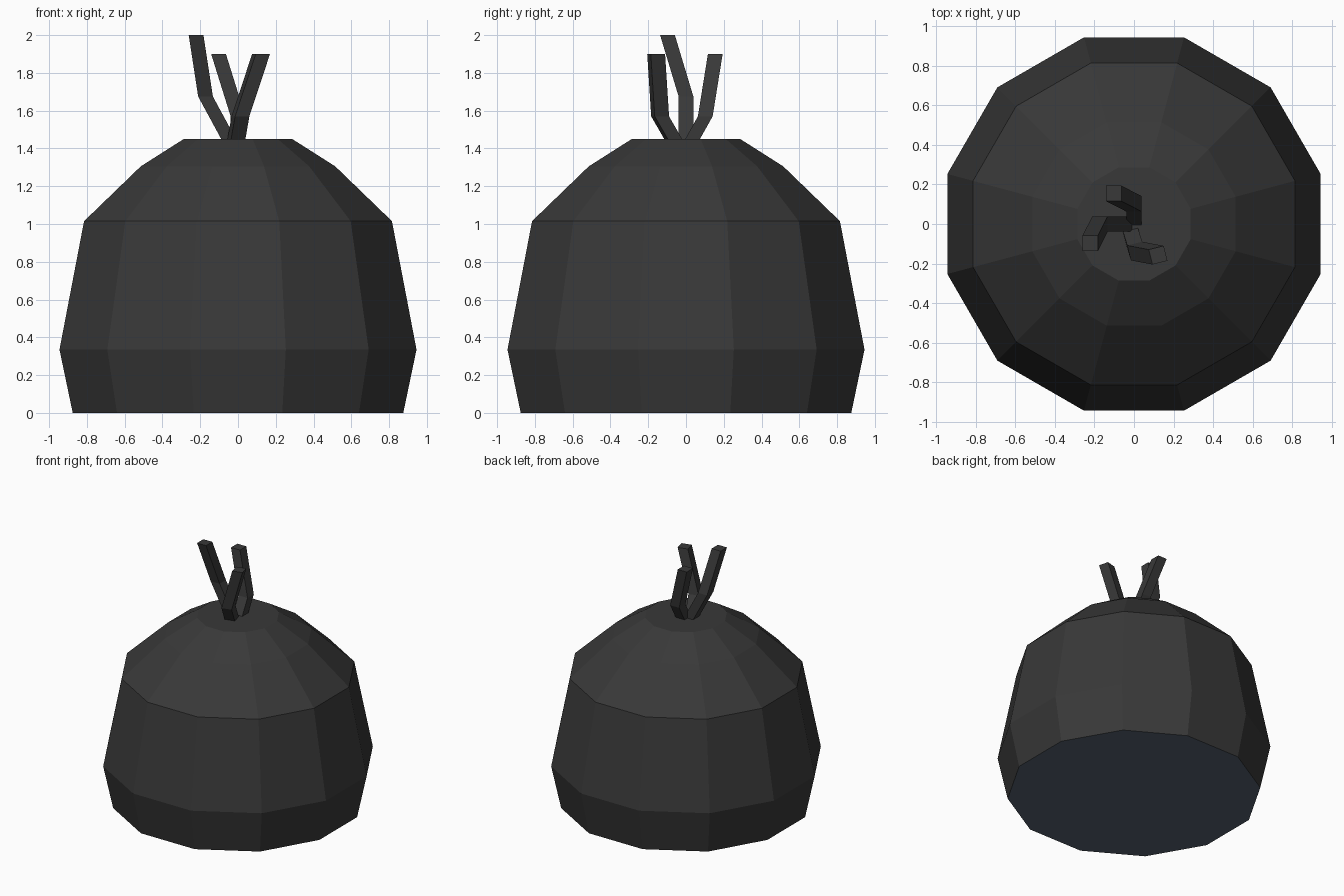
import bpy, bmesh, math
from mathutils import Vector

if "Cube" in bpy.data.objects:
    bpy.data.objects.remove(bpy.data.objects["Cube"])


def material(name, rgb):
    m = bpy.data.materials.new(name)
    m.diffuse_color = (*rgb, 1)
    m.use_nodes = True
    m.node_tree.nodes["Principled BSDF"].inputs["Base Color"].default_value = m.diffuse_color
    return m


charcoal = material("charcoal", (0.040, 0.040, 0.040))
slate = material("slate underside", (0.092, 0.120, 0.160))


def loft(name, rings, mats):
    """Skin a list of vertex rings and cap both ends."""
    bm = bmesh.new()
    loops = [[bm.verts.new(p) for p in ring] for ring in rings]
    n = len(loops[0])
    for low, high in zip(loops, loops[1:]):
        for i in range(n):
            j = (i + 1) % n
            bm.faces.new((low[i], low[j], high[j], high[i]))
    bm.faces.new(loops[0][::-1])
    bm.faces.new(loops[-1])
    bmesh.ops.recalc_face_normals(bm, faces=bm.faces)
    if len(mats) > 1:  # second colour goes on the underside
        for f in bm.faces:
            f.material_index = int(f.normal.z < -0.9)
    mesh = bpy.data.meshes.new(name)
    bm.to_mesh(mesh)
    bm.free()
    for m in mats:
        mesh.materials.append(m)
    ob = bpy.data.objects.new(name, mesh)
    bpy.context.collection.objects.link(ob)
    return ob


def ring(cx, cy, z, apothem, sides, turn=0.0):
    """Regular polygon with flat sides facing the axes, plus a turn in degrees."""
    r = apothem / math.cos(math.pi / sides)
    return [Vector((cx + r * math.cos(a), cy + r * math.sin(a), z))
            for a in (math.radians(turn) + (2 * i + 1) * math.pi / sides
                      for i in range(sides))]


# Twelve-sided rounded body: (half width, height)
profile = [(0.875, 0), (0.945, 0.335), (0.815, 1.015), (0.515, 1.305), (0.287, 1.45)]
loft("body", [ring(0, 0, z, w, 12) for w, z in profile], [charcoal, slate])

# Three bent square stems: turn, then base, bend and tip centres
stems = {
    "left_stem": (0, [(-0.05, 0, 1.45), (-0.172, 0, 1.675), (-0.222, -0.098, 2.0)]),
    "back_stem": (0, [(0, 0.035, 1.45), (0, 0.102, 1.57), (-0.103, 0.155, 1.9)]),
    "front_stem": (14, [(-0.008, -0.068, 1.45), (0.013, -0.137, 1.57), (0.122, -0.158, 1.9)]),
}
for name, (turn, path) in stems.items():
    loft(name, [ring(*p, 0.039, 4, turn) for p in path], [charcoal])
